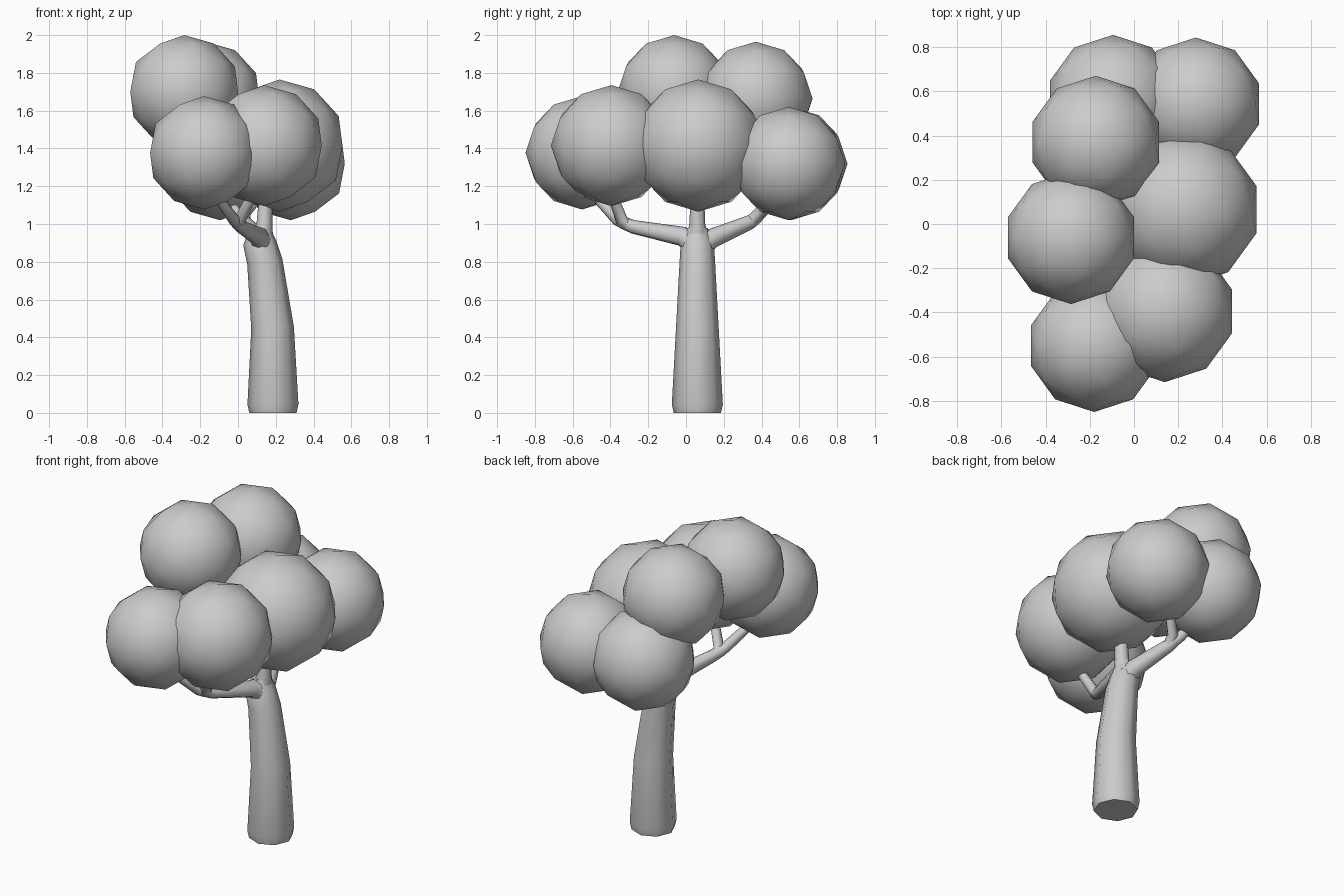
import bpy, bmesh, math
from mathutils import Vector

if "Cube" in bpy.data.objects:
    bpy.data.objects.remove(bpy.data.objects["Cube"])

SIDES = 8


def tube(name, points):
    """Smooth eight-sided limb through (x, y, z, radius) points."""
    pts = [Vector(p[:3]) for p in points]
    bm = bmesh.new()
    rings = []
    for i, p in enumerate(pts):
        d = (pts[min(i + 1, len(pts) - 1)] - pts[max(i - 1, 0)]).normalized()
        if i == 0 and p.z == 0:
            d = Vector((0, 0, 1))
        u = Vector((1, 0, 0))
        u = (u - d * u.dot(d)).normalized()
        v = d.cross(u)
        ring = []
        for k in range(SIDES):
            a = 2 * math.pi * k / SIDES
            ring.append(bm.verts.new(p + points[i][3] * (math.cos(a) * u + math.sin(a) * v)))
        rings.append(ring)
    for a, b in zip(rings, rings[1:]):
        for k in range(SIDES):
            n = (k + 1) % SIDES
            bm.faces.new((a[k], a[n], b[n], b[k]))
    bm.faces.new(rings[0][::-1])
    bm.faces.new(rings[-1])
    for f in bm.faces:
        f.smooth = len(f.verts) == 4
    mesh = bpy.data.meshes.new(name)
    bm.to_mesh(mesh)
    bm.free()
    bpy.context.collection.objects.link(bpy.data.objects.new(name, mesh))


def foliage(name, x, y, z, r):
    bpy.ops.mesh.primitive_ico_sphere_add(subdivisions=2, radius=r, location=(x, y, z))
    bpy.context.object.name = name
    bpy.ops.object.shade_smooth()


# Leaning trunk
tube("trunk", [(.185, .06, 0, .125), (.185, .06, .045, .135), (.183, .06, .45, .113),
               (.142, .06, .8, .094), (.115, .06, .9, .088), (.115, .06, .98, .055)])

# Upright branch and the two side branches, each with a fork
tube("upper_branch", [(.12, .06, .88, .07), (.14, .06, 1.0, .042), (.15, .06, 1.2, .034)])
tube("front_branch", [(.13, .09, .86, .075), (.11, -.02, .935, .052),
                      (.02, -.28, .985, .036), (-.01, -.34, 1.01, .033)])
tube("front_twig_left", [(.02, -.28, .985, .034), (-.02, -.36, 1.02, .032), (-.13, -.5, 1.17, .026)])
tube("front_twig_right", [(.01, -.29, .985, .032), (.01, -.34, 1.02, .032), (.09, -.4, 1.18, .026)])
tube("back_branch", [(.13, .03, .85, .075), (.11, .14, .925, .052),
                     (.03, .34, 1.01, .038), (.01, .38, 1.04, .034)])
tube("back_twig_left", [(.03, .34, 1.01, .034), (-.01, .4, 1.06, .031), (-.06, .48, 1.16, .026)])
tube("back_twig_right", [(.03, .34, 1.01, .034), (.04, .39, 1.06, .031), (.13, .46, 1.17, .026)])

# Foliage clumps
for i, c in enumerate([(-.095, .555, 1.32, .3), (.28, .543, 1.32, .3),
                       (-.173, .37, 1.665, .3), (.22, .065, 1.415, .35),
                       (-.285, -.062, 1.7, .3), (.139, -.395, 1.415, .32),
                       (-.18, -.55, 1.377, .3)], 1):
    foliage(f"foliage_{i}", *c)
